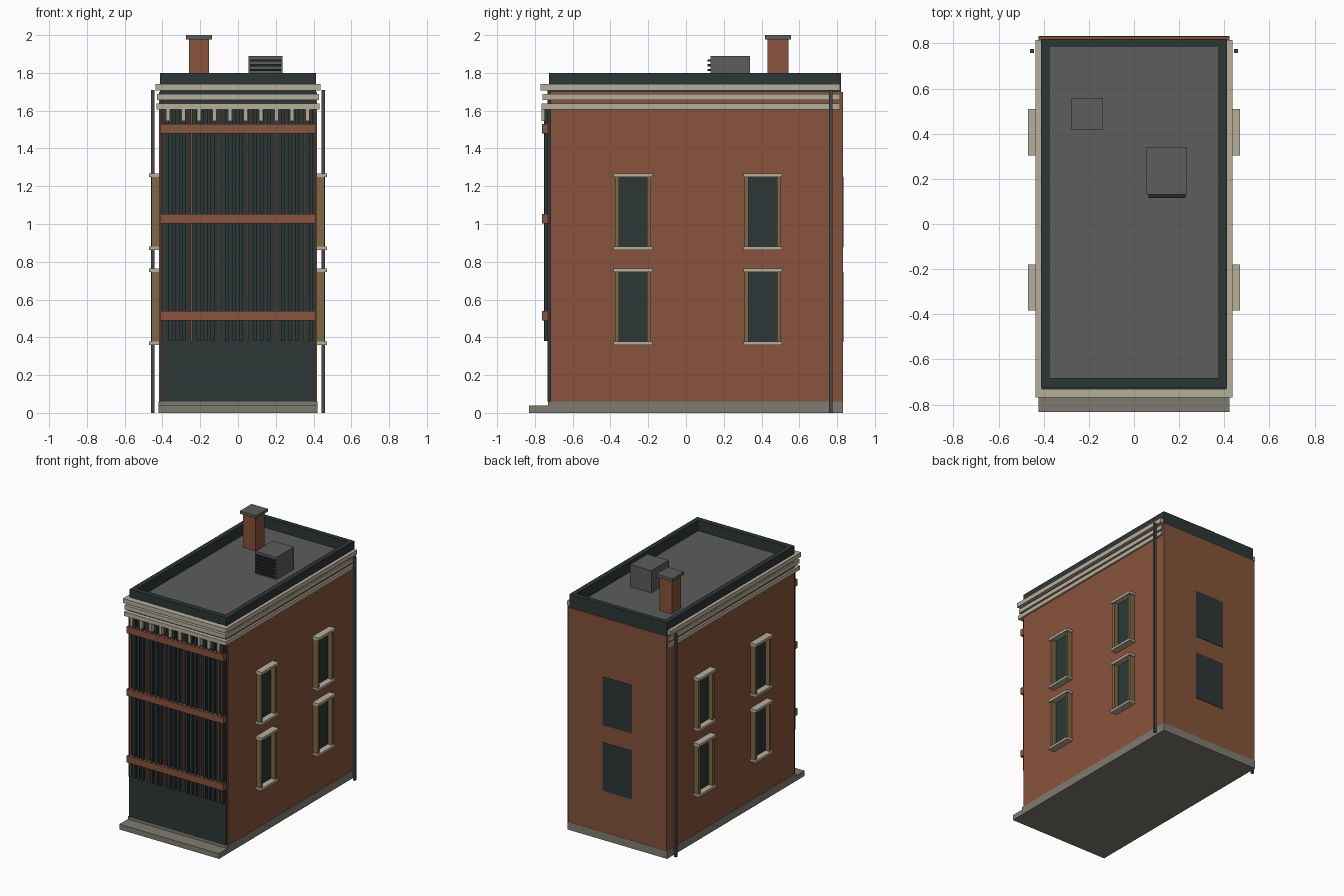
import bpy

if "Cube" in bpy.data.objects:
    bpy.data.objects.remove(bpy.data.objects["Cube"], do_unlink=True)


def material(name, hex_code):
    """Flat material from a display colour, stored as linear values."""
    srgb = [c / 255 for c in bytes.fromhex(hex_code)]
    col = [c / 12.92 if c <= 0.04045 else ((c + 0.055) / 1.055) ** 2.4 for c in srgb] + [1]
    mat = bpy.data.materials.new(name)
    mat.use_nodes = True
    mat.diffuse_color = col
    bsdf = next(n for n in mat.node_tree.nodes if n.type == "BSDF_PRINCIPLED")
    bsdf.inputs["Base Color"].default_value = col
    return mat


BRICK = material("red brick", "88543D")
BACK_BRICK = material("brown brick", "84543A")
DARK = material("dark slate green", "2D3636")
STONE = material("pale stone", "B6AF9B")
BASE = material("grey stone", "7F7C70")
TAN = material("tan frame", "7F6845")
ROOF = material("roof grey", "5D5D5D")
METAL = material("dark metal", "48484B")
BLACK = material("louvre black", "262829")


def box(name, x, y, z, mat):
    """Box from (min, max) pairs on each axis."""
    verts = [(a, b, c) for a in x for b in y for c in z]
    faces = [(0, 1, 3, 2), (4, 6, 7, 5), (0, 4, 5, 1), (2, 3, 7, 6), (0, 2, 6, 4), (1, 5, 7, 3)]
    mesh = bpy.data.meshes.new(name)
    mesh.from_pydata(verts, [], faces)
    mesh.materials.append(mat)
    obj = bpy.data.objects.new(name, mesh)
    bpy.context.collection.objects.link(obj)
    return obj


def both_sides(name, x, y, z, mat):
    """The same box on the left (+x) and right (-x) of the building."""
    box("left_" + name, x, y, z, mat)
    box("right_" + name, (-x[1], -x[0]), y, z, mat)


def around(centre, width):
    return centre - width / 2, centre + width / 2


# Base and front step
box("base", (-0.422, 0.422), (-0.73, 0.832), (0, 0.06), BASE)
box("front_step", (-0.422, 0.422), (-0.832, -0.73), (0, 0.04), BASE)

# Walls
box("brick_body", (-0.418, 0.418), (-0.718, 0.818), (0.06, 1.70), BRICK)
box("back_wall", (-0.418, 0.418), (0.818, 0.83), (0.06, 1.70), BACK_BRICK)
box("front_panel", (-0.41, 0.41), (-0.732, -0.718), (0.06, 1.74), DARK)

# Roof deck and parapet
box("roof_deck", (-0.40, 0.40), (-0.71, 0.80), (1.69, 1.72), ROOF)
both_sides("parapet", (0.375, 0.412), (-0.725, 0.82), (1.70, 1.80), DARK)
box("front_parapet", (-0.375, 0.375), (-0.725, -0.683), (1.70, 1.80), DARK)
box("back_parapet", (-0.375, 0.375), (0.785, 0.82), (1.70, 1.80), DARK)

# Cornice bands around the front and sides
for i, (low, high, out) in enumerate([(1.607, 1.638, 0.432), (1.656, 1.688, 0.428),
                                      (1.706, 1.74, 0.437)]):
    both_sides(f"cornice_{i}", (0.40, out), (-0.73, 0.815), (low, high), STONE)
    box(f"front_cornice_{i}", (-out, out), (-0.332 - out, -0.72), (low, high), STONE)

# Small brackets below the cornice
for i in range(10):
    x = -0.37 + i * 0.082
    box(f"bracket_{i}", around(x, 0.022), (-0.765, -0.73), (1.545, 1.607), STONE)

# Front screen: brick mullions with dark fins between them
for i in range(6):
    x = -0.395 + i * 0.149
    box(f"mullion_{i}", around(x, 0.009), (-0.752, -0.73), (0.38, 1.607), BRICK)
    for j in range(3):
        fin = x + 0.037 * (j + 1)
        if fin < 0.4:
            box(f"fin_{i}_{j}", around(fin, 0.02), (-0.75, -0.73), (0.38, 1.607), DARK)

# Horizontal brick bands across the front
for i, z in enumerate([0.515, 1.027, 1.505]):
    box(f"floor_band_{i}", (-0.41, 0.41), (-0.763, -0.73), around(z, 0.05), BRICK)

# Windows on the sides and the back
for floor, bottom in enumerate([0.36, 0.863]):
    top = bottom + 0.405
    opening = (bottom + 0.016, top - 0.018)
    for col, y in enumerate([-0.281, 0.406]):
        tag = f"{floor}_{col}"
        both_sides(f"glass_{tag}", (0.415, 0.424), around(y, 0.16), opening, DARK)
        both_sides(f"lintel_{tag}", (0.415, 0.47), around(y, 0.205), (top - 0.02, top), STONE)
        both_sides(f"sill_{tag}", (0.415, 0.47), around(y, 0.205), (bottom, bottom + 0.018), STONE)
        for side in (-1, 1):
            both_sides(f"jamb_{tag}_{side}", (0.415, 0.458), around(y + side * 0.085, 0.02),
                       opening, TAN)
    box(f"back_glass_{floor}", around(0, 0.25), (0.825, 0.833), opening, DARK)

# Drainpipes near the back corners
both_sides("drainpipe", (0.443, 0.46), around(0.767, 0.018), (0, 1.71), METAL)

# Chimney
box("chimney", around(-0.207, 0.105), around(0.487, 0.11), (1.71, 1.98), BRICK)
box("chimney_cap", around(-0.207, 0.138), around(0.487, 0.14), (1.978, 2.0), ROOF)

# Roof vent with louvres on its front
box("vent", (0.056, 0.235), (0.13, 0.34), (1.71, 1.89), ROOF)
for i in range(6):
    box(f"louvre_{i}", (0.064, 0.227), (0.115, 0.131), around(1.74 + i * 0.025, 0.012), BLACK)
